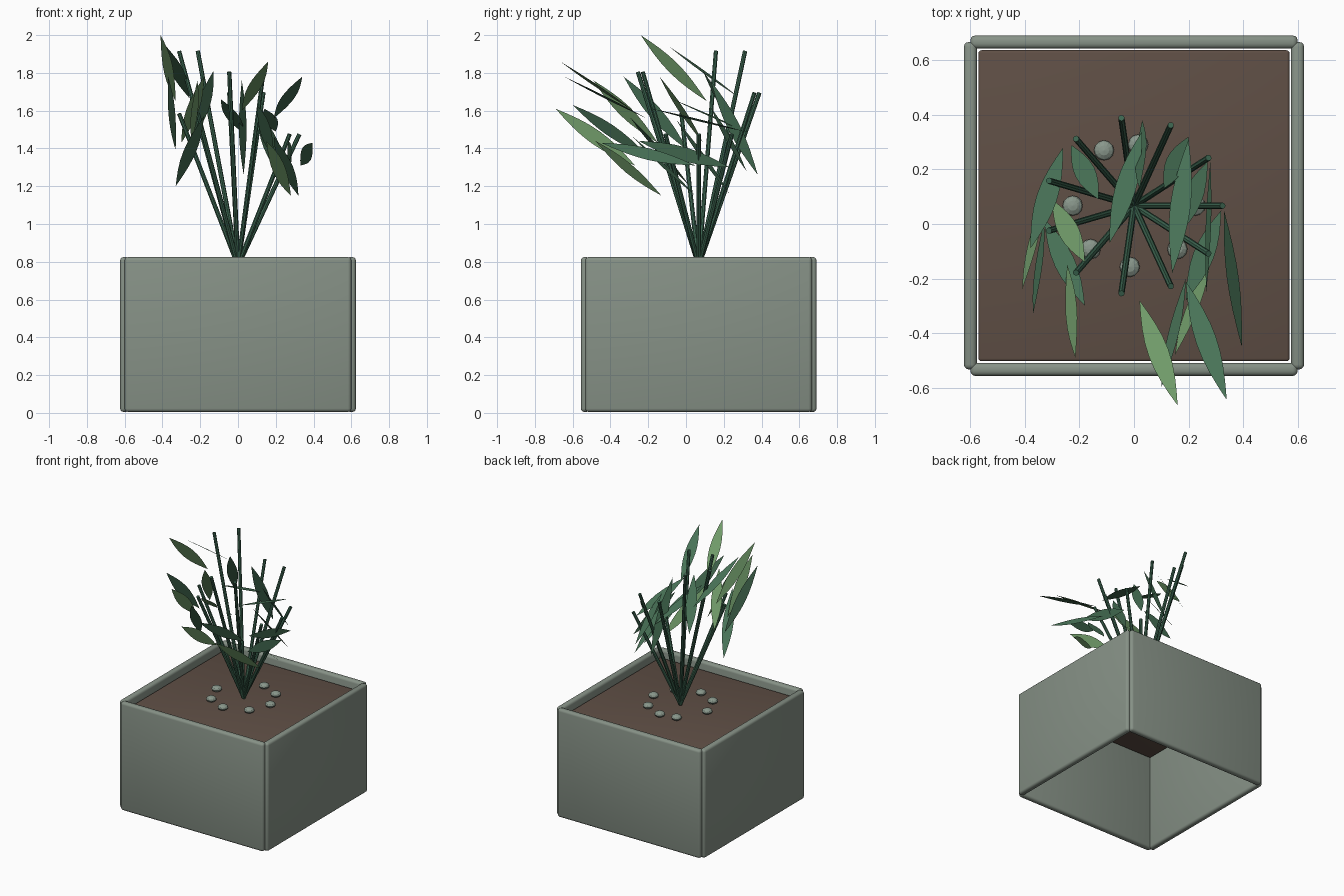
import bpy, bmesh, math
from mathutils import Vector, Matrix

if "Cube" in bpy.data.objects:
    bpy.data.objects.remove(bpy.data.objects["Cube"])

CY = 0.067        # planter centre in y
BASE_Z = 0.78     # where the canes leave the soil


def material(name, rgb):
    m = bpy.data.materials.new(name)
    m.diffuse_color = (*rgb, 1)
    m.use_nodes = True
    m.node_tree.nodes["Principled BSDF"].inputs["Base Color"].default_value = m.diffuse_color
    return m


GREY = material("grey_green_planter", (0.24, 0.285, 0.24))
SOIL = material("brown_soil", (0.115, 0.078, 0.06))
STONE = material("pale_stone", (0.25, 0.31, 0.26))
CANE = material("dark_green_cane", (0.045, 0.13, 0.08))
LEAF = material("mid_green_leaf", (0.065, 0.17, 0.095))
PALE = material("light_green_leaf", (0.16, 0.32, 0.14))


def add(name, bm, mat, smooth=False):
    me = bpy.data.meshes.new(name)
    bm.to_mesh(me)
    bm.free()
    ob = bpy.data.objects.new(name, me)
    bpy.context.collection.objects.link(ob)
    me.materials.append(mat)
    if smooth:
        for o in bpy.context.selected_objects:
            o.select_set(False)
        ob.select_set(True)
        bpy.context.view_layer.objects.active = ob
        bpy.ops.object.shade_smooth_by_angle(angle=math.radians(40))
    return ob


def box(name, centre, size, mat, bevel):
    bm = bmesh.new()
    bmesh.ops.create_cube(bm, size=1, matrix=Matrix.Translation(centre) @ Matrix.Diagonal((*size, 1)))
    bmesh.ops.bevel(bm, geom=bm.edges[:], offset=bevel, segments=3, profile=0.5, affect='EDGES')
    return add(name, bm, mat, True)


# planter: four rounded panels, open underneath
for s, side in ((-1, "front"), (1, "back")):
    box(side + "_panel", (0, CY + s * 0.6, 0.415), (1.2, 0.048, 0.82), GREY, 0.018)
for s, side in ((-1, "left"), (1, "right")):
    box(side + "_panel", (s * 0.6, CY, 0.415), (0.048, 1.2, 0.82), GREY, 0.018)

# soil slab
box("soil", (0, CY, 0.75), (1.14, 1.14, 0.04), SOIL, 0.01)

# ring of flattened stones
for i in range(8):
    a = math.radians(i * 45)
    r = 0.225
    if i in (2, 6):
        a += math.radians(-4)
    bm = bmesh.new()
    pos = (r * math.cos(a), CY + r * math.sin(a), 0.79)
    if i == 3:
        pos = (-0.11, 0.27, 0.79)
    bmesh.ops.create_uvsphere(bm, u_segments=12, v_segments=6, radius=1,
                              matrix=Matrix.Translation(pos) @ Matrix.Diagonal((0.037, 0.037, 0.022, 1)))
    add("stone", bm, STONE)

# canes fanning out from one point
base = Vector((0, CY, BASE_Z))
for i in range(11):
    a = i * math.tau / 11
    tip = Vector((0.325 * math.cos(a), CY + 0.325 * math.sin(a), 1.475 + 0.11 * ((i // 2) * 2 % 5)))
    d = tip - base
    bm = bmesh.new()
    bmesh.ops.create_cone(bm, cap_ends=True, segments=8, radius1=0.0125, radius2=0.0115, depth=d.length,
                          matrix=Matrix.Translation((base + tip) / 2) @ d.to_track_quat('Z', 'Y').to_matrix().to_4x4())
    add("cane", bm, CANE, True)


def leaf(start, tip, roll, mat, width=0.076):
    """Flat pointed blade from start to tip, rolled about its length."""
    p, q = Vector(start), Vector(tip)
    d = (q - p).normalized()
    h = d.cross(Vector((0, 0, 1))).normalized()
    side = Matrix.Rotation(math.radians(roll), 3, d) @ h
    n = 8
    ts = [k / n for k in range(1, n)]
    bm = bmesh.new()
    edge = [(0, 0)] + [(t, math.sin(math.pi * t)) for t in ts] + [(1, 0)]
    edge += [(t, -math.sin(math.pi * t)) for t in reversed(ts)]
    bm.faces.new([bm.verts.new(p.lerp(q, t) + side * (w * width / 2)) for t, w in edge])
    add("leaf", bm, mat)


# leaves: start, tip, roll in degrees, colour
leaf((0.03, 0.34, 1.48), (-0.09, -0.07, 1.66), 0, LEAF)
leaf((0.03, 0.38, 1.26), (0.02, 0.13, 1.76), 60, LEAF)
leaf((-0.26, 0.28, 1.67), (-0.38, -0.09, 1.94), 0, LEAF)
leaf((-0.23, 0.29, 1.46), (-0.13, 0.09, 1.81), 0, LEAF)
leaf((-0.33, 0.11, 1.65), (-0.41, -0.24, 2.0), 65, PALE)
leaf((-0.30, 0.09, 1.43), (-0.18, -0.14, 1.78), 0, PALE)
leaf((-0.33, 0.01, 1.39), (-0.37, -0.33, 1.78), 70, LEAF)
leaf((-0.33, 0.02, 1.20), (-0.18, -0.30, 1.57), 0, LEAF)
leaf((-0.245, -0.15, 1.43), (-0.215, -0.49, 1.76), 55, PALE)
leaf((0.02, -0.28, 1.60), (0.16, -0.665, 1.86), 0, PALE)
leaf((0.01, -0.27, 1.31), (0.01, -0.69, 1.61), 90, PALE)
leaf((0.19, -0.21, 1.56), (0.34, -0.645, 1.78), 0, LEAF)
leaf((0.19, -0.20, 1.36), (0.10, -0.60, 1.63), 60, LEAF)
leaf((0.28, -0.13, 1.15), (0.15, -0.48, 1.44), 55, PALE)
leaf((0.33, 0.05, 1.31), (0.395, -0.45, 1.43), -55, LEAF)
leaf((0.32, 0.05, 1.15), (0.19, -0.28, 1.46), 0, LEAF)
leaf((0.28, 0.23, 1.30), (0.265, -0.25, 1.44), 75, LEAF)
leaf((0.27, 0.23, 1.16), (0.15, -0.05, 1.55), 0, LEAF)
leaf((0.20, 0.31, 1.49), (0.14, -0.18, 1.61), 10, LEAF)
leaf((0.20, 0.32, 1.28), (0.11, 0.13, 1.62), 0, LEAF)
